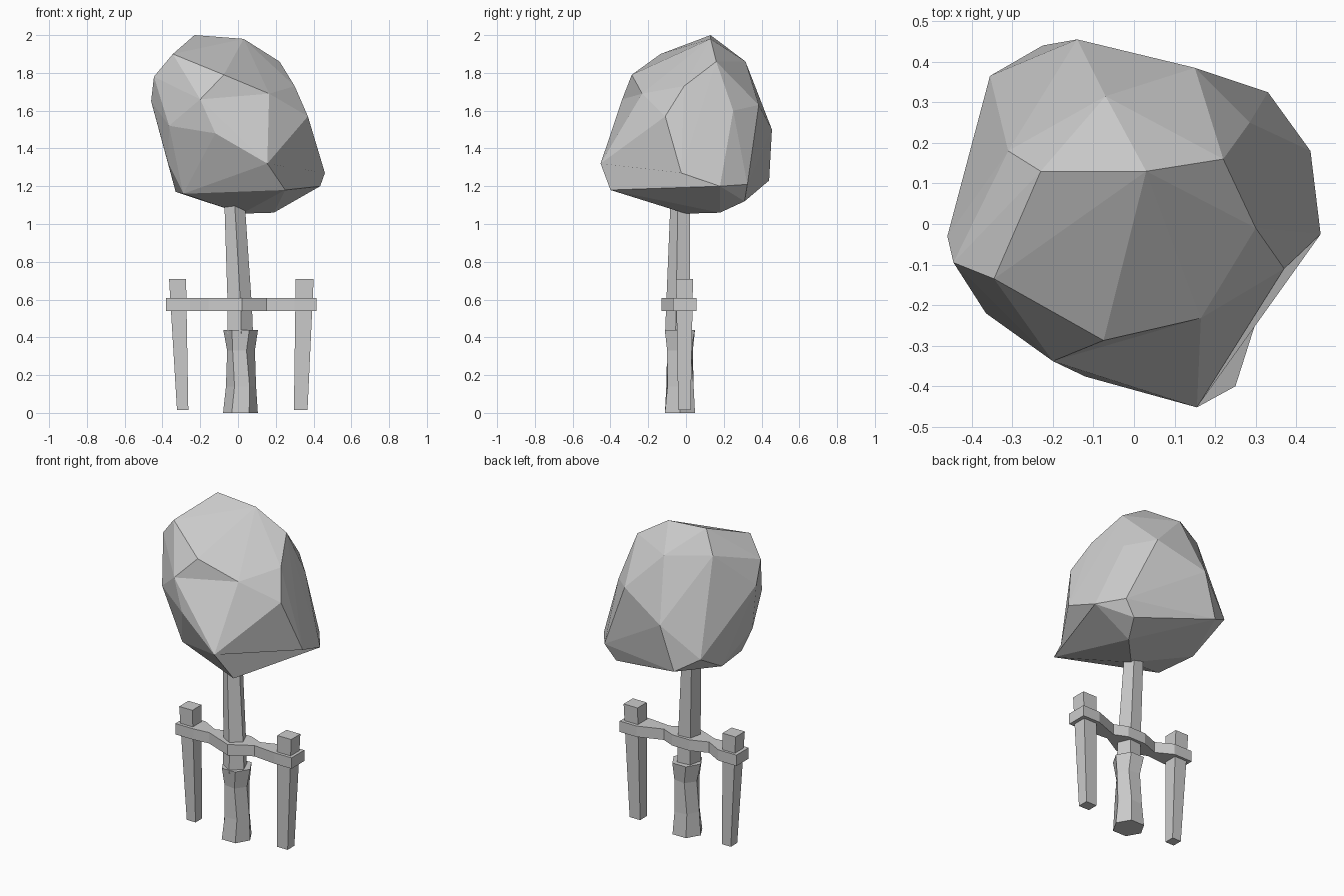
import bpy, bmesh
from math import cos, sin, pi
from mathutils import Vector

if "Cube" in bpy.data.objects:
    bpy.data.objects.remove(bpy.data.objects["Cube"])


def finish(bm, name):
    bmesh.ops.recalc_face_normals(bm, faces=bm.faces)
    mesh = bpy.data.meshes.new(name)
    bm.to_mesh(mesh)
    bm.free()
    obj = bpy.data.objects.new(name, mesh)
    bpy.context.collection.objects.link(obj)
    return obj


def loft(name, rings):
    """Skin a list of equal-length point rings and cap both ends."""
    bm = bmesh.new()
    vs = [[bm.verts.new(p) for p in ring] for ring in rings]
    n = len(vs[0])
    for a, b in zip(vs, vs[1:]):
        for i in range(n):
            j = (i + 1) % n
            bm.faces.new((a[i], a[j], b[j], b[i]))
    bm.faces.new(vs[0][::-1])
    bm.faces.new(vs[-1])
    return finish(bm, name)


def ring(x, y, z, r, n, start):
    return [(x + r * cos(start + 2 * pi * i / n),
             y + r * sin(start + 2 * pi * i / n), z) for i in range(n)]


def square(x, y, z, w, d):
    return [(x + sx * w / 2, y + sy * d / 2, z)
            for sx, sy in ((-1, -1), (1, -1), (1, 1), (-1, 1))]


# Leaning five-sided trunk
loft("trunk", [ring(0.01, -0.04, 0.42, 0.071, 5, -pi / 2 + 0.1),
               ring(0.008, -0.038, 0.55, 0.068, 5, -pi / 2 + 0.1),
               ring(-0.02, -0.025, 1.15, 0.056, 5, -pi / 2)])

# Wavy six-sided trunk guard
loft("trunk_guard", [ring(0.013, -0.032, 0, 0.092, 6, 0),
                     ring(0.016, -0.032, 0.14, 0.08, 6, 0.08),
                     ring(0.016, -0.032, 0.33, 0.074, 6, -0.12),
                     ring(0.014, -0.032, 0.44, 0.092, 6, 0)])

# Tapered support stakes
loft("left_stake", [square(-0.293, -0.008, 0.015, 0.06, 0.062),
                    square(-0.32, -0.008, 0.71, 0.09, 0.09)])
loft("right_stake", [square(0.332, -0.008, 0.015, 0.072, 0.066),
                     square(0.353, -0.008, 0.71, 0.095, 0.09)])

# Strap wrapped around both stakes and the trunk
outline = [(-0.38, -0.07), (-0.255, -0.07), (-0.155, -0.06),
           (0.02, -0.13), (0.15, -0.055), (0.3, -0.07), (0.415, -0.07),
           (0.415, 0.055), (0.3, 0.055), (0.15, 0.0), (0.07, 0.035),
           (-0.05, 0.035), (-0.155, -0.005), (-0.255, 0.05), (-0.38, 0.05)]
loft("strap", [[(x, y, z) for x, y in outline] for z in (0.54, 0.607)])

# Faceted crown: hull of its corner points
upper = [(-0.23, 0.13, 2.0), (0.03, 0.13, 1.98), (0.22, 0.16, 1.86),
         (-0.345, -0.135, 1.90), (-0.075, -0.287, 1.79), (0.165, -0.232, 1.69),
         (0.30, -0.01, 1.73), (-0.07, 0.315, 1.86), (-0.31, 0.18, 1.87),
         (-0.445, -0.095, 1.78), (-0.46, -0.03, 1.65), (-0.2, -0.338, 1.66),
         (-0.12, -0.376, 1.48), (0.37, -0.11, 1.57), (0.15, 0.385, 1.63),
         (0.285, 0.25, 1.60), (-0.14, 0.455, 1.50), (-0.365, -0.22, 1.52)]
lower = [(0.155, -0.452, 1.32), (0.25, -0.40, 1.18), (0.46, -0.025, 1.27),
         (0.435, 0.18, 1.20), (0.33, 0.325, 1.21), (-0.37, -0.12, 1.32),
         (-0.225, 0.44, 1.23), (-0.33, 0.12, 1.17), (-0.29, -0.13, 1.16),
         (0.26, 0.31, 1.12), (0.19, 0.18, 1.06), (0.02, 0.0, 1.055),
         (-0.355, 0.365, 1.31)]
bm = bmesh.new()
for p in upper + lower:
    bm.verts.new(p)
bmesh.ops.convex_hull(bm, input=bm.verts)
bmesh.ops.delete(bm, geom=[v for v in bm.verts if not v.link_faces], context='VERTS')


def edge_between(p, q):
    ends = [min(bm.verts, key=lambda v: (v.co - Vector(c)).length) for c in (p, q)]
    return bm.edges.get(ends) if ends[0] is not ends[1] else None


# Turn the front edge that folds inward
edge = edge_between(upper[4], lower[0])
if edge:
    bmesh.ops.rotate_edges(bm, edges=[edge], use_ccw=False)

# Dent in the lower right: merge the facets there and pull in their middle
edges = [e for e in (edge_between(lower[1], lower[2]),
                     edge_between(lower[1], upper[13])) if e]
if edges:
    region = bmesh.ops.dissolve_edges(bm, edges=edges, use_verts=False)["region"]
    region = [f for f in region if f.is_valid]
    poked = bmesh.ops.poke(bm, faces=region)["verts"]
    if len(poked) == 1:
        poked[0].co = (0.31, -0.18, 1.21)
finish(bm, "crown")
